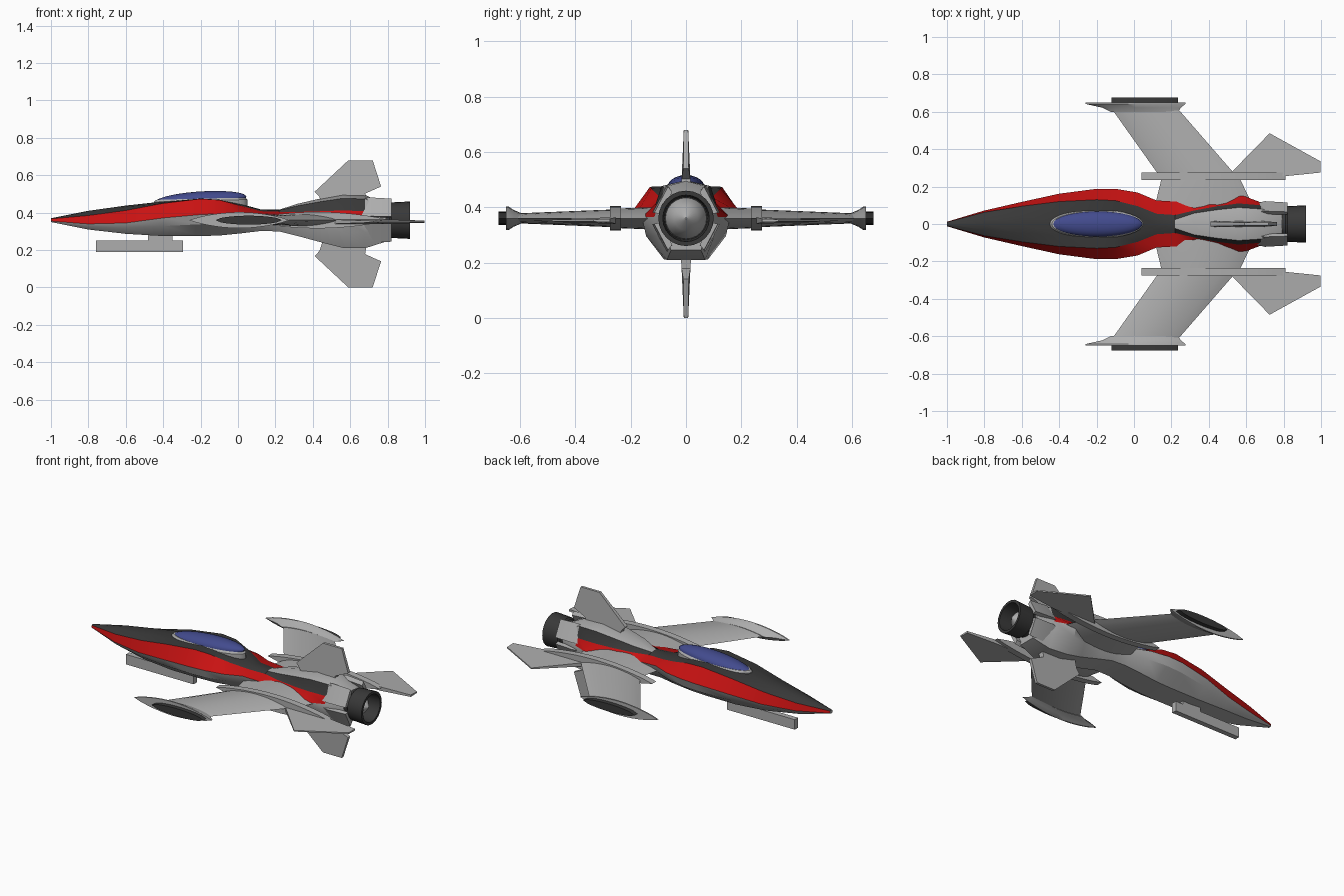
import bpy, bmesh, math

cube = bpy.data.objects.get("Cube")
if cube:
    bpy.data.objects.remove(cube)


def material(name, red, green, blue):
    m = bpy.data.materials.new(name)
    m.use_nodes = True
    m.diffuse_color = (red, green, blue, 1)
    bsdf = next(n for n in m.node_tree.nodes if n.type == 'BSDF_PRINCIPLED')
    bsdf.inputs["Base Color"].default_value = m.diffuse_color
    return m


GREY = material("hull grey", .42, .42, .42)
RED = material("red paint", .58, .006, .006)
DARK = material("dark grey", .04, .04, .04)
BLUE = material("canopy blue", .055, .07, .27)
AXIS_Z = .36
SIDES = (("left", 1), ("right", -1))


def loft(name, rings, mats, rule=None, angle=32):
    """Skin closed rings; rule(ring index, side index) gives the material."""
    bm = bmesh.new()
    verts = [[bm.verts.new(p) for p in ring] for ring in rings]
    count = len(rings[0])
    for i in range(len(verts) - 1):
        for j in range(count):
            k = (j + 1) % count
            face = bm.faces.new((verts[i][j], verts[i][k], verts[i + 1][k], verts[i + 1][j]))
            face.material_index = rule(i, j) if rule else 0
    bm.faces.new(verts[0])
    bm.faces.new(verts[-1])
    bmesh.ops.recalc_face_normals(bm, faces=bm.faces)
    mesh = bpy.data.meshes.new(name)
    bm.to_mesh(mesh)
    bm.free()
    for m in mats:
        mesh.materials.append(m)
    ob = bpy.data.objects.new(name, mesh)
    bpy.context.collection.objects.link(ob)
    bpy.ops.object.select_all(action='DESELECT')
    ob.select_set(True)
    bpy.context.view_layer.objects.active = ob
    bpy.ops.object.shade_smooth_by_angle(angle=math.radians(angle))


def box(name, x0, x1, half_width, z0, z1):
    corners = [(-half_width, z0), (half_width, z0), (half_width, z1), (-half_width, z1)]
    loft(name, [[(x, y, z) for y, z in corners] for x in (x0, x1)], [GREY])


def ellipse(width, height, count=24):
    turns = [math.tau * k / count for k in range(count)]
    return [(width * math.cos(t), height * math.sin(t)) for t in turns]


def lens(x0, x1, y, half, power=.8, steps=12):
    """Pointed aerofoil outline in the plane of a given y."""
    top = []
    for i in range(steps + 1):
        s = i / steps
        top.append((x0 + (x1 - x0) * s, half * max(.0001, math.sin(math.pi * s)) ** power))
    return ([(x, y, AXIS_Z + h) for x, h in top]
            + [(x, y, AXIS_Z - h) for x, h in top[-2:0:-1]])


# Fuselage stations: x, belly height, side width and height,
# paint edge width and height, top height
stations = [
    (-1, .35, .012, .355, .01, .367, .37),
    (-.8, .31, .072, .34, .063, .385, .41),
    (-.6, .287, .118, .345, .095, .412, .438),
    (-.4, .275, .162, .372, .12, .45, .46),
    (-.2, .275, .188, .39, .13, .474, .476),
    (-.1, .278, .188, .394, .125, .468, .47),
    (.02, .29, .168, .395, .095, .436, .445),
    (.12, .302, .126, .394, .055, .408, .418),
    (.22, .3, .12, .388, .048, .405, .416),
    (.32, .275, .118, .384, .072, .404, .448),
    (.45, .24, .115, .375, .096, .408, .478),
    (.56, .212, .16, .364, .11, .412, .498),
    (.68, .21, .115, .365, .1, .408, .495),
    (.79, .245, .09, .365, .08, .405, .44),
]


def section(x, belly, side_w, side_z, edge_w, edge_z, top):
    spine_w = edge_w * (.8 if x > .3 else .5)
    half = [(min(.08, side_w * .6), belly),
            (side_w * .9, belly + (side_z - belly) * .55),
            (side_w, side_z),
            (edge_w, edge_z),
            (spine_w, edge_z + (top - edge_z) * .75)]
    left = [(x, w, z) for w, z in half]
    right = [(x, -w, z) for w, z in reversed(half)]
    return [(x, 0, belly)] + left + [(x, 0, top)] + right


def hull_paint(i, j):
    strip = min(j, 11 - j)
    x = stations[i][0]
    if strip < 3 or x > .6:
        return 0
    if strip == 3:
        return 1
    return 0 if strip == 5 and x > .2 else 2


loft("fuselage", [section(*s) for s in stations], [GREY, RED, DARK], hull_paint)


# Canopy: grey oval sill with a blue glass dome
def oval(length, width, z, shift=0):
    return [(x + shift - .2, y, z + x * .025) for x, y in ellipse(length, width, 32)]


loft("canopy_sill", [oval(.25, .077, .42), oval(.25, .077, .464), oval(.24, .068, .475)], [GREY])
dome = []
for step in range(7):
    a = math.radians(step * 14.5)
    dome.append(oval(.24 * math.cos(a), .068 * math.cos(a), .47 + .046 * math.sin(a), .05 * math.sin(a)))
loft("canopy_glass", dome, [BLUE], angle=60)


# Engine nozzle and inner cone
def turned(name, profile, mat):
    rings = [[(x, y, AXIS_Z + z) for y, z in ellipse(r, r)] for x, r in profile]
    loft(name, rings, [mat])


turned("engine_nozzle", [(.7, .07), (.81, .083), (.82, .095), (.92, .1), (.92, .084), (.8, .078)], DARK)
turned("engine_cone", [(.79, .077), (.83, .066), (.87, .043), (.9, .003)], GREY)

# Exhaust petals around the nozzle
for side_name, side in SIDES:
    for level, up in (("upper", 1), ("lower", -1)):
        corners = [(.115, .02), (.065, .115), (.05, .095), (.09, .015)]
        rings = [[(x, side * w * grow, AXIS_Z + up * h * grow) for w, h in corners]
                 for x, grow in ((.62, .9), (.7, 1.06), (.82, 1))]
        loft(f"exhaust_petal_{side_name}_{level}", rings, [GREY])


def slab(name, outline, place):
    """Thin fin from (u, v, half thickness) points."""
    loft(name, [[place(u, v, s * t) for u, v, t in outline] for s in (-1, 1)], [GREY])


# Wings, rails, tip pods and tail planes on both sides
tail = [(.5, .255, .012), (.725, .485, .004), (.997, .335, .004), (.997, .275, .006), (.8, .255, .012)]
for name, s in SIDES:
    loft(f"wing_root_{name}", [lens(.11, .65, s * .06, .04), lens(.12, .62, s * .13, .04),
                               lens(.15, .56, s * .255, .035)], [GREY])
    loft(f"wing_rail_{name}", [lens(.04, .81, s * y, .044) for y in (.235, .275)], [GREY])
    loft(f"outer_wing_{name}", [lens(.13, .54, s * .265, .032), lens(-.115, .24, s * .61, .018)], [GREY])
    loft(f"tip_pod_{name}", [lens(-.12, .235, s * .598, .02), lens(-.17, .25, s * .622, .03),
                             lens(-.26, .275, s * .642, .043), lens(-.26, .275, s * .65, .043)], [GREY])
    loft(f"tip_disc_{name}", [lens(-.12, .235, s * y, .024, .5) for y in (.64, .677)], [DARK])
    slab(f"tail_plane_{name}", tail, lambda u, v, t: (u, s * v, .352 + t))

# Upright fins above and below the tail
fin = [(.45, .1, .02), (.435, .145, .016), (.41, .172, .012), (.59, .34, .008),
       (.72, .34, .008), (.765, .2, .01), (.68, .162, .016), (.69, .09, .02)]
for name, s in (("upper", 1), ("lower", -1)):
    slab(f"fin_{name}", fin, lambda u, v, t: (u, t, .34 + s * v))

# Gun pod on a short pylon under the nose
box("gun_pod", -.76, -.295, .016, .19, .252)
box("gun_pylon", -.48, -.35, .012, .25, .3)
